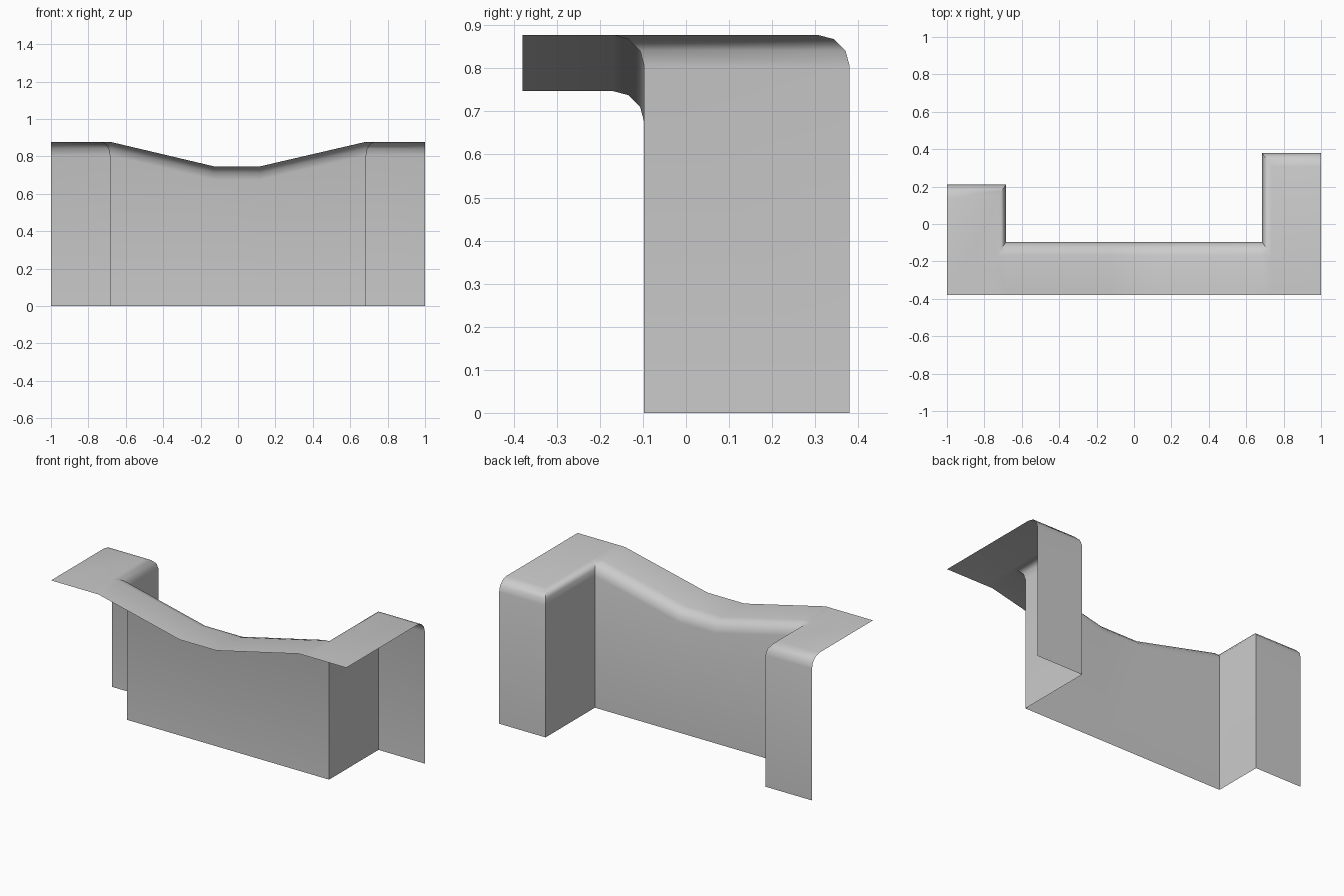
import bpy, bmesh, math

if "Cube" in bpy.data.objects:
    bpy.data.objects.remove(bpy.data.objects["Cube"])

TOP, FRONT, RX, R = 0.877, -0.38, 0.05, 0.072
SEG = 3
# Plan path of the back wall: x, y, inward offset direction (x, y), top height
PATH = [
    (-1.0, 0.21, 0, -1, TOP), (-0.685, 0.21, -1, -1, TOP),
    (-0.685, -0.097, -1, -1, TOP), (-0.68, -0.097, 0, -1, TOP),
    (-0.13, -0.097, 0, -1, 0.747), (0.12, -0.097, 0, -1, 0.747),
    (0.68, -0.097, 0, -1, TOP), (0.685, -0.097, 1, -1, TOP),
    (0.685, 0.38, 1, -1, TOP), (1.0, 0.38, 0, -1, TOP),
]

bm = bmesh.new()

# Wall rows: floor, then the rounded shoulder
rows = [[bm.verts.new((x, y, 0)) for x, y, *_ in PATH]]
for k in range(SEG + 1):
    a = math.pi / 2 * k / SEG
    inset, drop = 1 - math.cos(a), 1 - math.sin(a)
    rows.append([bm.verts.new((x + dx * RX * inset, y + dy * R * inset, z - R * drop))
                 for x, y, dx, dy, z in PATH])
for lo, hi in zip(rows, rows[1:]):
    for i in range(len(PATH) - 1):
        bm.faces.new((lo[i + 1], lo[i], hi[i], hi[i + 1]))

# Top surface running to the front edge
ring = rows[-1]
front = {i: bm.verts.new((ring[i].co.x, FRONT, ring[i].co.z))
         for i in (0, 2, 3, 4, 5, 6, 7, 9)}
bm.faces.new((ring[0], front[0], front[2], ring[2], ring[1]))
for i in range(2, 7):
    bm.faces.new((ring[i], front[i], front[i + 1], ring[i + 1]))
bm.faces.new((ring[7], front[7], front[9], ring[9], ring[8]))

mesh = bpy.data.meshes.new("dipped_ledge")
bm.to_mesh(mesh)
bm.free()
ledge = bpy.data.objects.new("dipped_ledge", mesh)
bpy.context.collection.objects.link(ledge)
bpy.context.view_layer.objects.active = ledge
ledge.select_set(True)
bpy.ops.object.shade_smooth_by_angle(angle=math.radians(40))
